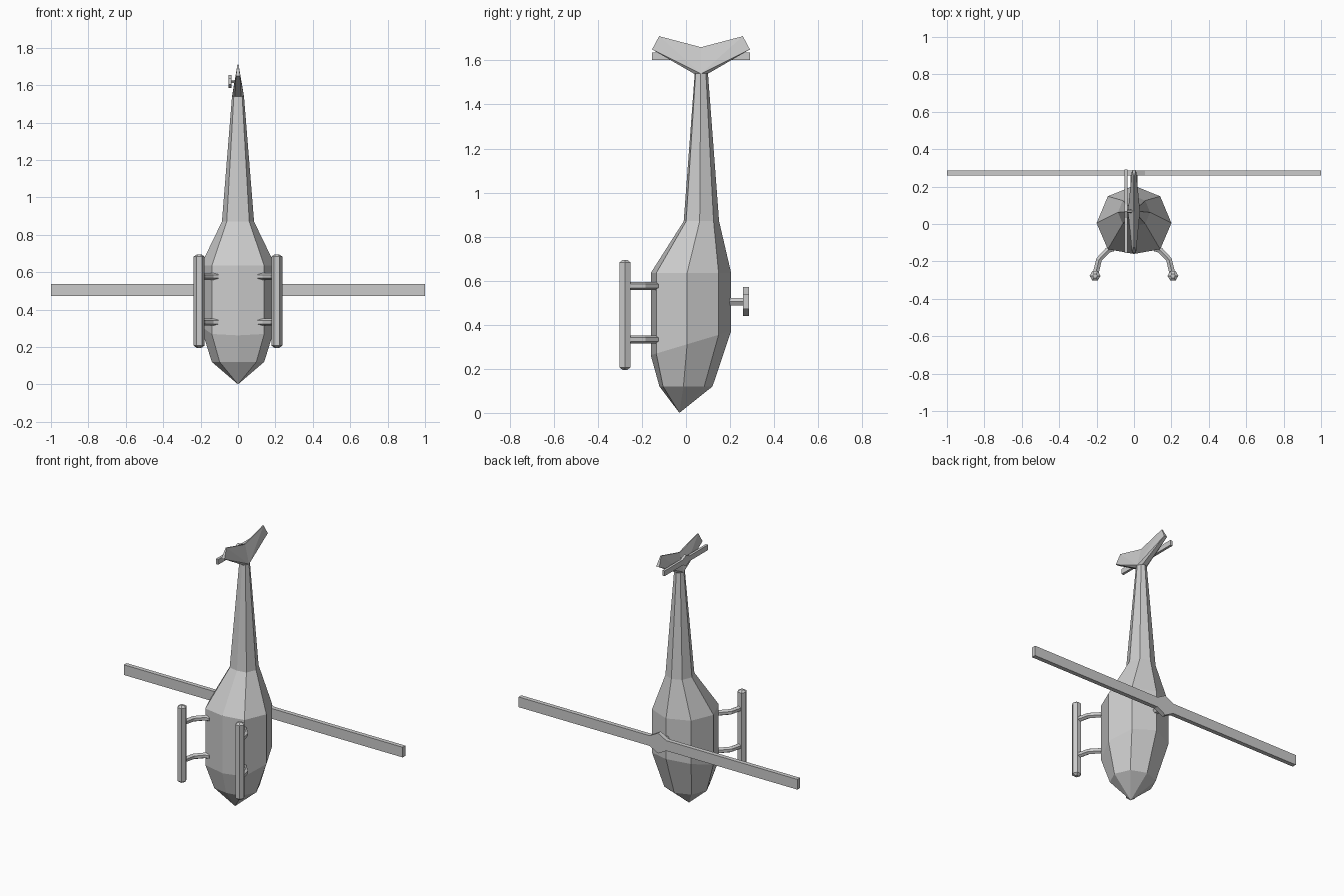
import bpy, bmesh, math
from mathutils import Vector

cube = bpy.data.objects.get("Cube")
if cube:
    bpy.data.objects.remove(cube, do_unlink=True)

grey = bpy.data.materials.new("plain_grey")
grey.use_nodes = True
colour = (0.6, 0.6, 0.6, 1)
grey.diffuse_color = colour
grey.node_tree.nodes["Principled BSDF"].inputs["Base Color"].default_value = colour


def finish(name, bm):
    bmesh.ops.recalc_face_normals(bm, faces=bm.faces)
    mesh = bpy.data.meshes.new(name)
    bm.to_mesh(mesh)
    bm.free()
    mesh.materials.append(grey)
    obj = bpy.data.objects.new(name, mesh)
    bpy.context.collection.objects.link(obj)
    return obj


def loft(name, rings, tip=None):
    """Skin a list of equal rings; close the start with a tip point or a cap."""
    bm = bmesh.new()
    loops = [[bm.verts.new(p) for p in ring] for ring in rings]
    n = len(loops[0])
    for a, b in zip(loops, loops[1:]):
        for i in range(n):
            j = (i + 1) % n
            bm.faces.new((a[i], a[j], b[j], b[i]))
    if tip:
        t = bm.verts.new(tip)
        for i in range(n):
            bm.faces.new((t, loops[0][(i + 1) % n], loops[0][i]))
    else:
        bm.faces.new(loops[0])
    bm.faces.new(loops[-1])
    return finish(name, bm)


def tube(name, path, radii, side):
    """Six-sided tube along a path; side is a direction never along the path."""
    path = [Vector(p) for p in path]
    side = Vector(side)
    rings = []
    for i, p in enumerate(path):
        t = (path[min(i + 1, len(path) - 1)] - path[max(i - 1, 0)]).normalized()
        u = (side - t * side.dot(t)).normalized()
        v = t.cross(u)
        rings.append([p + radii[i] * (u * math.cos(a) + v * math.sin(a))
                      for a in (k * math.pi / 3 for k in range(6))])
    return loft(name, rings)


def rotor(name, half, width, hub, hub_half, thick, place):
    """Two-bladed bar that widens to a point at the hub."""
    outline = [(-half, -width), (-hub_half, -width), (0, -hub), (hub_half, -width), (half, -width),
               (half, width), (hub_half, width), (0, hub), (-hub_half, width), (-half, width)]
    return loft(name, [[place(u, v, w) for u, v in outline] for w in (-thick, thick)])


# Fuselage: eight-sided section swept up from the nose into the tail boom
section = [(0, -0.16), (0.14, -0.135), (0.2, 0.005), (0.14, 0.148),
           (0, 0.205), (-0.14, 0.148), (-0.2, 0.005), (-0.14, -0.135)]
stations = [  # height, slant, x scale, y scale, y offset
    (0.12, 0, 0.70, 0.66, -0.015),
    (0.31, 0.3, 1.0, 1.0, 0),
    (0.635, 0, 1.0, 1.0, 0),
    (0.87, 0, 0.43, 0.44, 0.06),
    (1.54, 0, 0.16, 0.165, 0.066)]
loft("fuselage",
     [[(x * sx, y * sy + oy, z + y * slant) for x, y in section]
      for z, slant, sx, sy, oy in stations], tip=(0, -0.03, 0))

# Tail fins: two wedges that share the boom end
for name, s in (("upper_tail_fin", 1), ("lower_tail_fin", -1)):
    bm = bmesh.new()
    for half, dy, z in ((0.003, 0, 1.66), (0.003, 0.19, 1.71), (0.011, 0.222, 1.65),
                        (0.016, 0.032, 1.54), (0.032, 0, 1.54)):
        for x in (-half, half):
            bm.verts.new((x, 0.068 + s * dy, z))
    bmesh.ops.convex_hull(bm, input=bm.verts)
    bmesh.ops.dissolve_limit(bm, angle_limit=0.01, verts=bm.verts, edges=bm.edges)
    finish(name, bm)

# Main rotor on its mast
rotor("main_rotor", 1.0, 0.033, 0.066, 0.06, 0.014,
      lambda u, v, w: (u, 0.273 + w, 0.505 + v))
tube("rotor_mast", [(0, 0.17, 0.505), (0, 0.27, 0.505)], (0.02, 0.02), (1, 0, 0))

# Tail rotor on its shaft
rotor("tail_rotor", 0.223, 0.017, 0.035, 0.035, 0.008,
      lambda u, v, w: (-0.042 + w, 0.068 + u, 1.62 + v))
tube("tail_rotor_shaft", [(0, 0.068, 1.62), (-0.04, 0.068, 1.62)], (0.01, 0.01), (0, 1, 0))

# Landing skids with two bent struts each
for side, s in (("left", 1), ("right", -1)):
    x, y = s * 0.208, -0.277
    tube(side + "_skid",
         [(x, y, 0.195), (x, y, 0.207), (x, y, 0.683), (x, y, 0.695)],
         (0.012, 0.029, 0.029, 0.012), (1, 0, 0))
    for end, z in (("front", 0.333), ("rear", 0.577)):
        tube(f"{side}_{end}_strut",
             [(s * 0.11, -0.13, z), (s * 0.14, -0.14, z),
              (s * 0.187, -0.19, z), (s * 0.206, -0.27, z)],
             (0.018,) * 4, (0, 0, 1))
